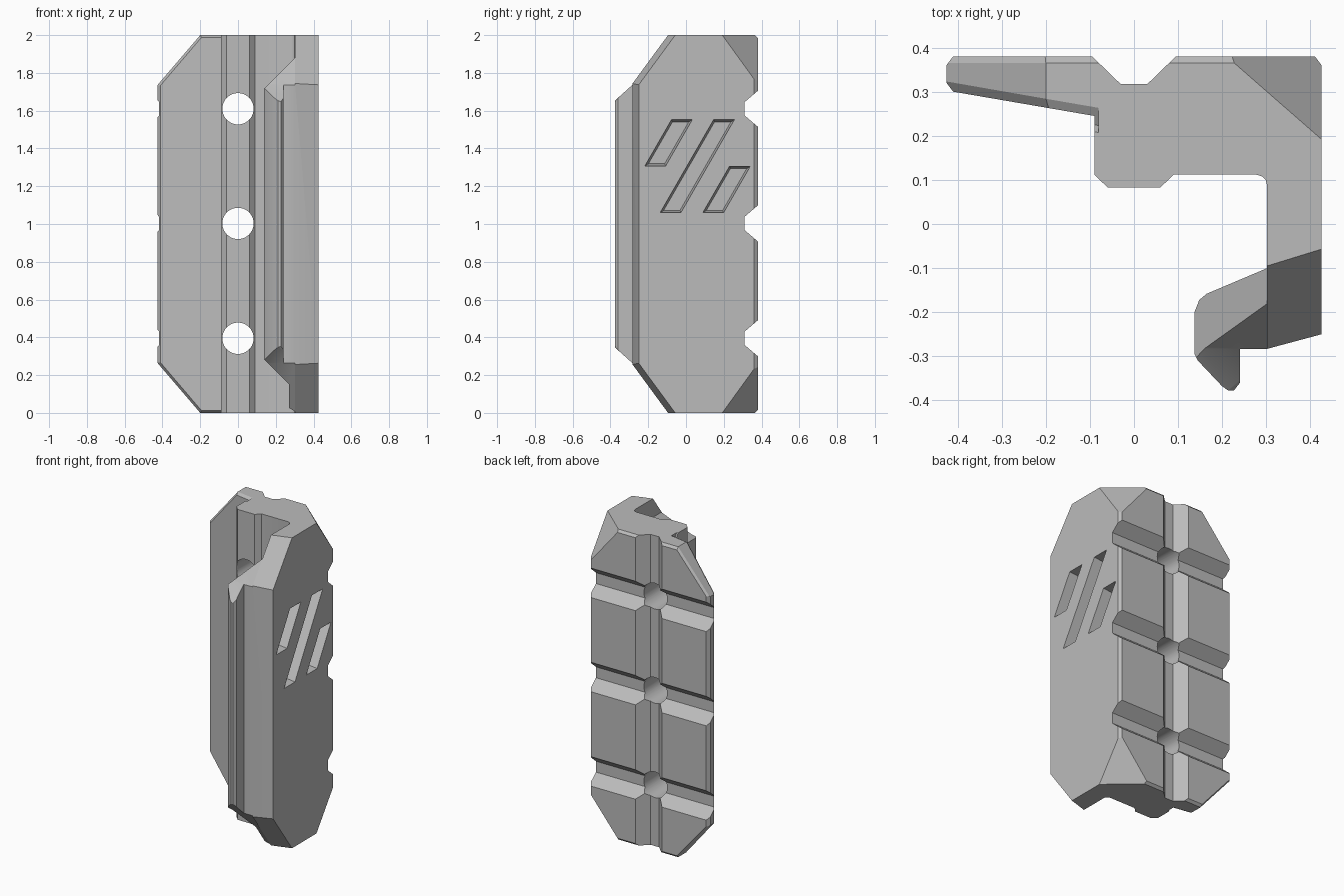
import bpy, bmesh, math
from mathutils import Vector

if "Cube" in bpy.data.objects:
    bpy.data.objects.remove(bpy.data.objects["Cube"], do_unlink=True)

H = 2.0
gray = bpy.data.materials.new("plain gray")
gray.use_nodes = True
gray.diffuse_color = (0.5, 0.5, 0.5, 1)
gray.node_tree.nodes["Principled BSDF"].inputs["Base Color"].default_value = (0.5, 0.5, 0.5, 1)


def make(name, bm):
    bmesh.ops.recalc_face_normals(bm, faces=bm.faces)
    mesh = bpy.data.meshes.new(name)
    bm.to_mesh(mesh)
    bm.free()
    mesh.materials.append(gray)
    obj = bpy.data.objects.new(name, mesh)
    bpy.context.collection.objects.link(obj)
    return obj


cutters = []


def hull_cutter(name, points):
    bm = bmesh.new()
    verts = [bm.verts.new(p) for p in points]
    res = bmesh.ops.convex_hull(bm, input=verts)
    loose = [v for v in bm.verts if not v.link_faces]
    bmesh.ops.delete(bm, geom=loose, context="VERTS")
    obj = make(name, bm)
    obj.hide_render = True
    cutters.append(obj)


def edge_cutter(name, e0, e1, across, down):
    """Wedge that bevels the straight edge e0-e1."""
    points = []
    for e in (e0, e1):
        a, b = e + across, e + down
        points += [a + (a - b), b - (a - b), e - 3 * (across + down)]
    hull_cutter(name, points)


def flip(z, top):
    return z if top else H - z


# Bracket cross-section, counted round from the back left corner
profile = [(-.41, .38), (-.425, .36), (-.425, .32), (-.41, .30), (-.09, .245),
           (-.09, .112), (-.06, .083), (.06, .083), (.09, .112), (.277, .112),
           (.29, .108), (.299, .099), (.302, .086), (.302, -.10), (.165, -.158),
           (.148, -.172), (.137, -.2), (.137, -.295), (.145, -.31), (.2, -.368),
           (.213, -.377), (.227, -.377), (.24, -.36), (.24, -.283), (.302, -.283),
           (.425, -.25), (.425, .36), (.41, .38),
           (.095, .38), (.03, .317), (-.03, .317), (-.095, .38)]
bm = bmesh.new()
base = bm.faces.new([bm.verts.new((x, y, 0)) for x, y in profile])
ext = bmesh.ops.extrude_face_region(bm, geom=[base])
bmesh.ops.translate(bm, vec=(0, 0, H),
                    verts=[g for g in ext["geom"] if isinstance(g, bmesh.types.BMVert)])
bmesh.ops.recalc_face_normals(bm, faces=bm.faces)


def slice_off(p, q, r):
    """Slice the body by the plane through p, q, r and drop the outer side."""
    p, q, r = Vector(p), Vector(q), Vector(r)
    n = (q - p).cross(r - p).normalized()
    if n.dot(p - Vector((.1, .15, H / 2))) < 0:
        n = -n
    geom = bm.verts[:] + bm.edges[:] + bm.faces[:]
    cut = bmesh.ops.bisect_plane(bm, geom=geom, dist=1e-5, plane_co=p, plane_no=n, clear_outer=True)
    edges = [g for g in cut["geom_cut"] if isinstance(g, bmesh.types.BMEdge)]
    bmesh.ops.holes_fill(bm, edges=edges, sides=0)


# Sloped ends of the body
for top in (True, False):
    z2, zc = flip(H, top), flip(1.737, top)
    slice_off((-.2, 0, z2), (-.2, 1, z2), (-.425, 0, zc))                # wing end
    slice_off((.21, .38, z2), (.425, .192, z2), (.425, .38, flip(1.74, top)))  # back corner
    slice_off((.302, -.095, z2), (.425, -.057, z2), (.425, -.25, zc))    # front arm
    slice_off((0, .365, z2), (1, .365, z2), (0, .38, flip(1.985, top)))  # back rim
    slice_off((-.2, .365, z2), (-.425, .365, zc), (-.21, .38, flip(1.975, top)))
bracket = make("bracket_body", bm)


def wing_front(x):
    return .245 - .172 * (x + .09)


# End cuts on the hook and bevels on the wing front
for top in (True, False):
    s = 1 if top else -1
    hull_cutter("hook_front_cutter",
                [(x, y, flip(z, top)) for x in (-.1, .302)
                 for y, z in ((-.023, 2.1), (-.283, 1.737), (-.45, 1.587), (-.45, 2.1))])
    wall = .302 if top else .27
    hull_cutter("hook_inner_cutter",
                [(x, y, flip(z, top)) for y in (-.5, 0)
                 for x, z in ((wall, 1.578 + wall), (wall, 2.1), (0, 2.1), (0, 1.578))])
    a, b, c = [Vector((x, wing_front(x), flip(z, top)))
               for x, z in ((-.08, H), (-.2, H), (-.44, 1.719))]
    edge_cutter("wing_end_bevel_cutter", a, b, Vector((0, .02, 0)), Vector((0, 0, -.012 * s)))
    edge_cutter("wing_slope_bevel_cutter", b, c, Vector((0, .02, 0)),
                Vector((.009, 0, -.008 * s)))

# Cross grooves in the back, each with a bolt hole
for z in (1.61, 1.003, .395):
    hull_cutter("back_groove_cutter",
                [(x, y, z + dz) for x in (-.6, .6)
                 for y, dz in ((.31, -.035), (.31, .035), (.40, .112), (.40, -.112))])
    ring = [2 * math.pi * i / 40 for i in range(40)]
    hull_cutter("bolt_hole_cutter",
                [(.083 * math.cos(t), y, z + .083 * math.sin(t))
                 for y in (0, .5) for t in ring])

# Slanted tapered pockets in the side: left edge at the top, top and bottom heights
for y, z1, z0 in ((-.077, 1.552, 1.307), (.146, 1.552, 1.06), (.23, 1.305, 1.06)):
    lean = (z1 - z0) * .575
    outer = [Vector((.425, y, z1)), Vector((.425, y + .11, z1)),
             Vector((.425, y + .11 - lean, z0)), Vector((.425, y - lean, z0))]
    mid = sum(outer, Vector()) / 4
    inner = []
    for p in outer:
        zz = p.z + (-.012 if p.z > mid.z else .012)
        side = .012 if p in (outer[0], outer[3]) else -.012
        inner.append(Vector((.345, p.y + side + (zz - p.z) * .575, zz)))
    inner_out = [o + (o - i) * .1 for o, i in zip(outer, inner)]
    hull_cutter("side_pocket_cutter", inner + inner_out)

# Apply every cut, then remove the cutters
bpy.context.view_layer.objects.active = bracket
bracket.select_set(True)
for cutter in cutters:
    mod = bracket.modifiers.new("cut", "BOOLEAN")
    mod.operation = "DIFFERENCE"
    mod.solver = "EXACT"
    mod.object = cutter
    bpy.ops.object.modifier_apply(modifier=mod.name)
for cutter in cutters:
    bpy.data.objects.remove(cutter, do_unlink=True)

bpy.ops.object.select_all(action="DESELECT")
bracket.select_set(True)
bpy.ops.object.shade_smooth_by_angle(angle=math.radians(28))
